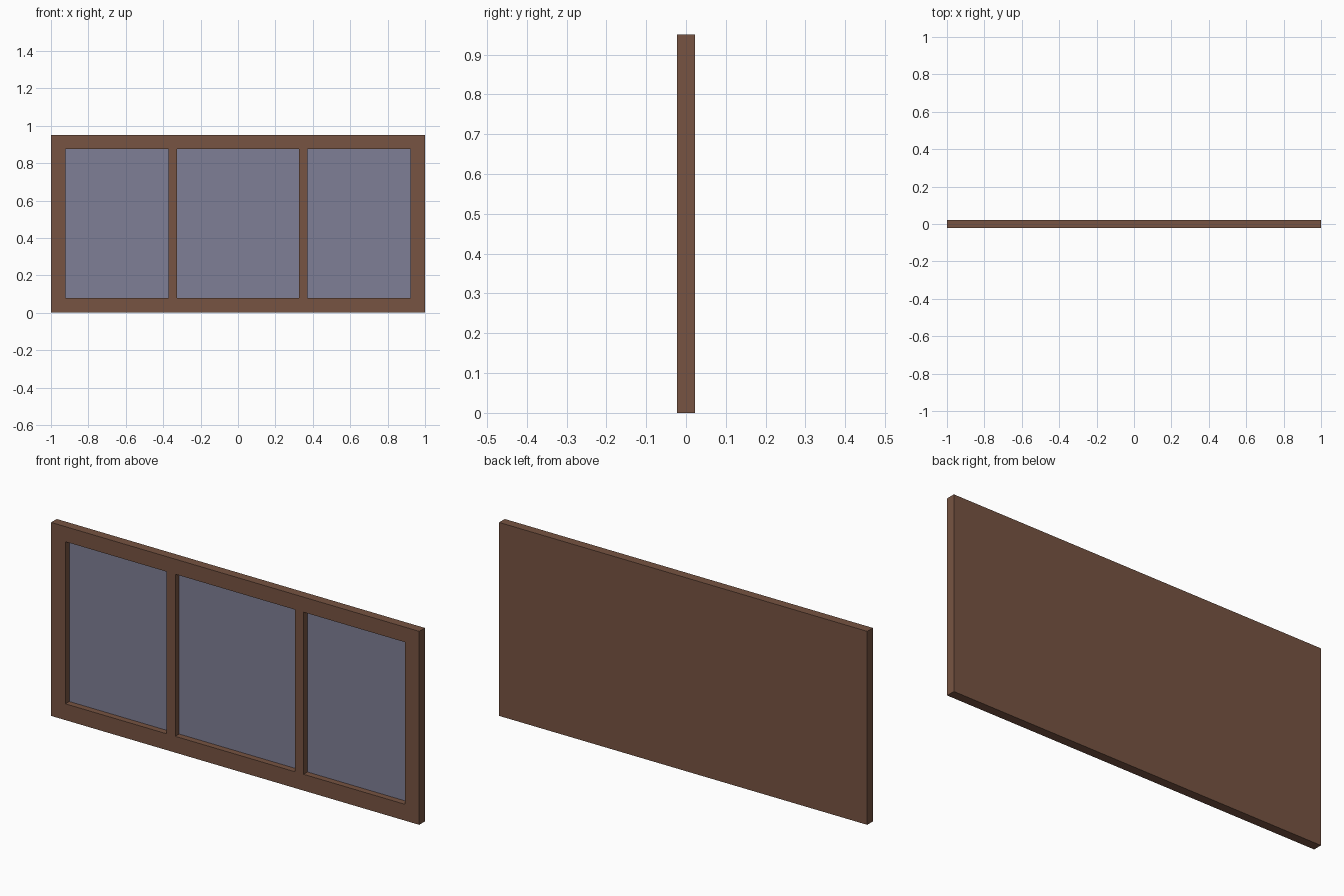
import bpy, bmesh
from mathutils import Vector

if "Cube" in bpy.data.objects:
    bpy.data.objects.remove(bpy.data.objects["Cube"])

FRONT, BACK, RECESS = -0.022, 0.022, 0.03
X_CUTS = [-1.0, -0.922, -0.372, -0.325, 0.325, 0.372, 0.922, 1.0]
Z_CUTS = [0.0, 0.08, 0.876, 0.95]


def material(name, rgb):
    m = bpy.data.materials.new(name)
    m.diffuse_color = (*rgb, 1.0)
    m.use_nodes = True
    m.node_tree.nodes["Principled BSDF"].inputs["Base Color"].default_value = m.diffuse_color
    return m


wood = material("brown wood", (0.184, 0.088, 0.054))
glass = material("grey blue glass", (0.212, 0.212, 0.305))

bm = bmesh.new()

# Front sheet divided into rails, stiles, mullions and openings
grid = [[bm.verts.new((x, FRONT, z)) for z in Z_CUTS] for x in X_CUTS]
openings = []
sheet = []
for i in range(len(X_CUTS) - 1):
    for j in range(len(Z_CUTS) - 1):
        f = bm.faces.new((grid[i][j], grid[i + 1][j],
                          grid[i + 1][j + 1], grid[i][j + 1]))
        sheet.append(f)
        if j == 1 and i in (1, 3, 5):
            openings.append(f)

# Outer edges and plain back
rim = [e for e in bm.edges if e.is_boundary]
res = bmesh.ops.extrude_edge_only(bm, edges=rim)["geom"]
back_verts = [g for g in res if isinstance(g, bmesh.types.BMVert)]
bmesh.ops.translate(bm, verts=back_verts, vec=Vector((0, BACK - FRONT, 0)))
bmesh.ops.contextual_create(
    bm, geom=[g for g in res if isinstance(g, bmesh.types.BMEdge)])

# Panes sunk into the openings
for f in openings:
    new = bmesh.ops.extrude_face_region(bm, geom=[f])["geom"]
    bmesh.ops.translate(bm, vec=Vector((0, RECESS, 0)),
                        verts=[g for g in new if isinstance(g, bmesh.types.BMVert)])
    for g in new:
        if isinstance(g, bmesh.types.BMFace):
            g.material_index = 1
    if f.is_valid:
        bm.faces.remove(f)

bmesh.ops.recalc_face_normals(bm, faces=bm.faces)

mesh = bpy.data.meshes.new("window_frame")
bm.to_mesh(mesh)
bm.free()
mesh.materials.append(wood)
mesh.materials.append(glass)
window = bpy.data.objects.new("window_frame", mesh)
bpy.context.collection.objects.link(window)
